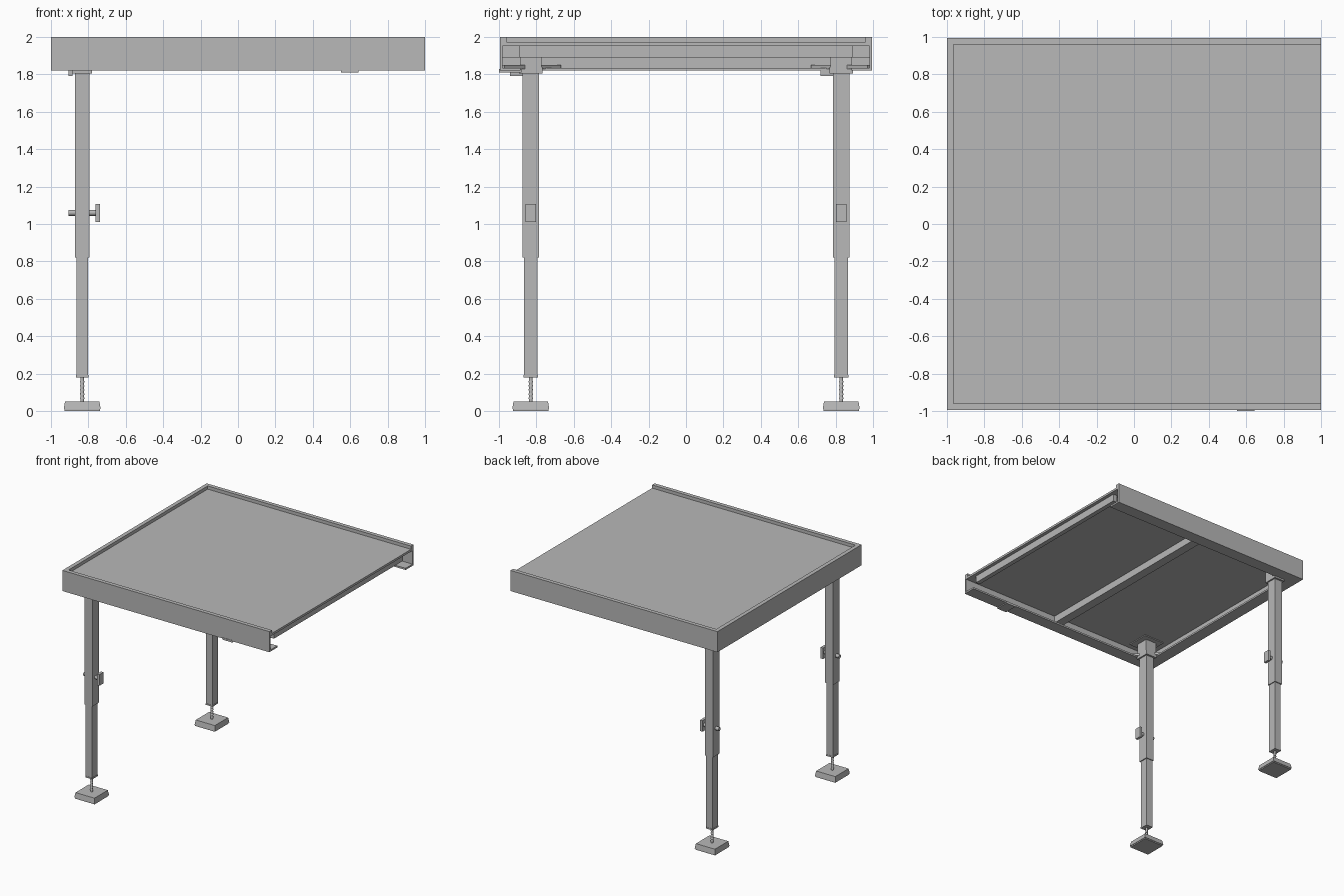
import bpy
import bmesh
from math import pi
from mathutils import Matrix, Vector

cube = bpy.data.objects.get("Cube")
if cube:
    bpy.data.objects.remove(cube, do_unlink=True)

GREY = (0.48, 0.48, 0.48, 1.0)
steel = bpy.data.materials.new("grey_steel")
steel.use_nodes = True
steel.diffuse_color = GREY
steel.node_tree.nodes["Principled BSDF"].inputs["Base Color"].default_value = GREY


def finish(name, bm):
    bmesh.ops.recalc_face_normals(bm, faces=bm.faces)
    mesh = bpy.data.meshes.new(name)
    bm.to_mesh(mesh)
    bm.free()
    mesh.materials.append(steel)
    obj = bpy.data.objects.new(name, mesh)
    bpy.context.collection.objects.link(obj)
    return obj


def box(name, x, y, z, turn=0.0):
    """Box from (min, max) ranges, optionally turned about its own z axis."""
    bm = bmesh.new()
    middle = Vector([sum(r) / 2 for r in (x, y, z)])
    size = [r[1] - r[0] for r in (x, y, z)]
    place = Matrix.Translation(middle) @ Matrix.Rotation(turn, 4, "Z")
    bmesh.ops.create_cube(bm, size=1, matrix=place @ Matrix.Diagonal((*size, 1)))
    return finish(name, bm)


def column(name, cx, cy, wx, wy, z):
    return box(name, (cx - wx / 2, cx + wx / 2), (cy - wy / 2, cy + wy / 2), z)


def cone(name, centre, r1, r2, depth, sides=16, axis="Z", turn=0.0):
    bm = bmesh.new()
    tilt = Matrix.Rotation(pi / 2, 4, "Y") if axis == "X" else Matrix.Rotation(turn, 4, "Z")
    bmesh.ops.create_cone(bm, cap_ends=True, segments=sides, radius1=r1, radius2=r2,
                          depth=depth, matrix=Matrix.Translation(centre) @ tilt)
    obj = finish(name, bm)
    if sides > 4:
        bpy.ops.object.select_all(action="DESELECT")
        obj.select_set(True)
        bpy.context.view_layer.objects.active = obj
        bpy.ops.object.shade_smooth_by_angle()
    return obj


# Channel section: distance inward from the outer face, height
SECTION = [(0, 1.82), (0.11, 1.82), (0.11, 1.835), (0.015, 1.835),
           (0.015, 1.955), (0.035, 1.955), (0.035, 2), (0, 2)]


def rail(name, start, along, inward):
    bm = bmesh.new()
    verts = [bm.verts.new(Vector(start) + Vector(inward) * u + Vector((0, 0, z)))
             for u, z in SECTION]
    face = bm.faces.new(verts)
    ends = bmesh.ops.extrude_face_region(bm, geom=[face])["geom"]
    bmesh.ops.translate(bm, vec=along, verts=[v for v in ends if isinstance(v, bmesh.types.BMVert)])
    return finish(name, bm)


# Frame on three sides, open on the fourth
rail("front_rail", (-1, -0.995, 0), (2, 0, 0), (0, 1, 0))
rail("back_rail", (-1, 0.995, 0), (2, 0, 0), (0, -1, 0))
rail("side_rail", (-1, -0.99, 0), (0, 1.98, 0), (1, 0, 0))

# Deck with its supporting beams
box("deck", (-0.985, 1), (-0.98, 0.98), (1.953, 1.972))
box("end_beam", (0.93, 0.97), (-0.89, 0.89), (1.89, 1.955))
box("cross_beam", (-0.04, 0.04), (-0.98, 0.98), (1.89, 1.955))
box("latch_plate", (0.55, 0.645), (-0.999, -0.88), (1.811, 1.828))

# Telescopic legs
LEG_X = -0.833
for side, y in (("front", -0.83), ("back", 0.83)):
    sign = 1 if y > 0 else -1
    column(side + "_outer_tube", LEG_X, y, 0.078, 0.09, (0.82, 1.83))
    column(side + "_inner_tube", LEG_X, y, 0.062, 0.074, (0.18, 0.83))
    column(side + "_tube_cap", LEG_X, y, 0.066, 0.078, (0.18, 0.192))

    # Socket and corner brace under the deck
    column(side + "_socket_plate", LEG_X, y, 0.105, 0.125, (1.805, 1.84))
    column(side + "_socket", LEG_X, y, 0.105, 0.115, (1.84, 1.955))
    column(side + "_deck_plate", LEG_X, y, 0.2, 0.2, (1.945, 1.955))
    box(side + "_corner_brace", (LEG_X - 0.215, LEG_X + 0.215), (y - 0.015, y + 0.015),
        (1.83, 1.85), turn=sign * pi / 4)
    lock_y = y - 0.075
    box(side + "_lock_tab", (-0.907, -0.885), (lock_y - 0.035, lock_y + 0.035), (1.79, 1.825))

    # Clamp bolt with its flat handle
    cone(side + "_clamp_bolt", (-0.83, y, 1.06), 0.016, 0.016, 0.15, axis="X")
    box(side + "_clamp_handle", (-0.761, -0.738), (y - 0.028, y + 0.028), (1.01, 1.107))

    # Levelling screw with thread rings
    cone(side + "_screw", (LEG_X, y, 0.115), 0.01, 0.01, 0.15)
    for i in range(5):
        cone(side + "_thread", (LEG_X, y, 0.07 + i * 0.022), 0.013, 0.01, 0.01)

    # Tapered square foot on a slab
    column(side + "_foot_slab", LEG_X, y, 0.19, 0.19, (0, 0.01))
    cone(side + "_foot", (LEG_X, y, 0.031), 0.198 / 2 ** 0.5, 0.184 / 2 ** 0.5,
         0.042, sides=4, turn=pi / 4)
